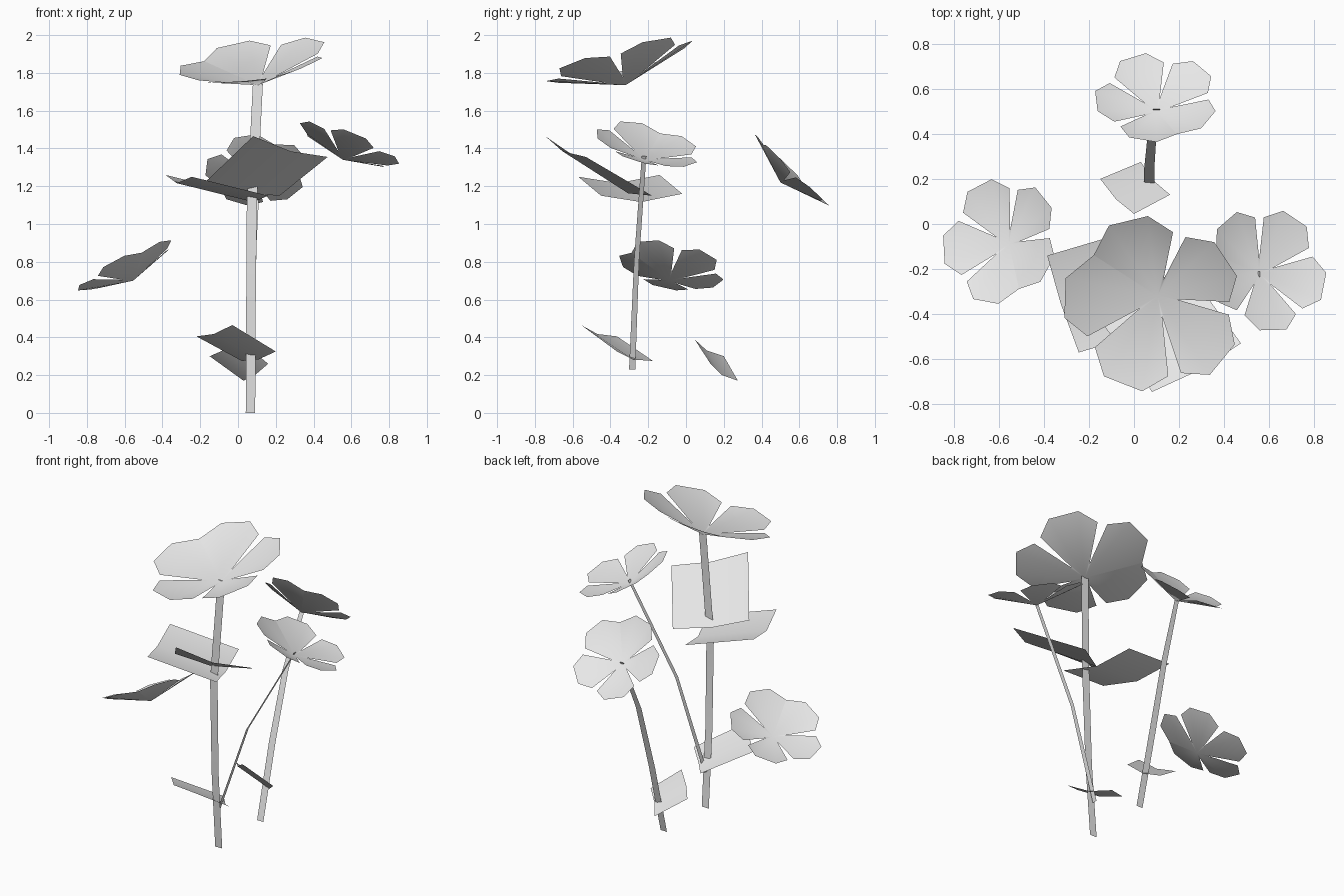
import bpy, math
from mathutils import Vector

if "Cube" in bpy.data.objects:
    bpy.data.objects.remove(bpy.data.objects["Cube"])

grey = bpy.data.materials.new("pale grey")
grey.diffuse_color = (0.8, 0.8, 0.8, 1)
grey.use_nodes = True
grey.node_tree.nodes["Principled BSDF"].inputs["Base Color"].default_value = grey.diffuse_color


def make(name, verts, faces):
    me = bpy.data.meshes.new(name)
    me.from_pydata([tuple(v) for v in verts], [], faces)
    me.materials.append(grey)
    for p in me.polygons:
        p.use_smooth = True
    ob = bpy.data.objects.new(name, me)
    bpy.context.collection.objects.link(ob)
    return ob


# Flower: shallow cone of five petals parted by slits; the pair after petal `joined` stays fused
def flower(name, centre, normal, radius, height, phase, joined):
    c, n = Vector(centre), Vector(normal).normalized()
    rot = Vector((0, 0, 1)).rotation_difference(n)
    verts, faces = [c], []

    def point(deg, r):
        a = math.radians(deg)
        verts.append(c + rot @ Vector((math.cos(a) * r * radius, math.sin(a) * r * radius, r * height)))
        return len(verts) - 1

    for k in range(5):
        mid = phase - 72 * k
        left = 36 if k == (joined + 1) % 5 else 31
        right = 36 if k == joined else 31
        rim = [point(mid + d, r) for d, r in
               ((-36, 0.22), (-right, 0.84), (-13, 1), (13, 1), (left, 0.84), (36, 0.22))]
        faces += [(0, rim[i], rim[i + 1]) for i in range(5)]
    return make(name, verts, faces)


# Stem: flat ribbon following a few points, widened along one axis
def stem(name, path, axis, widths):
    verts = []
    for p, w in zip(path, widths):
        verts += [Vector(p) - Vector(axis) * w / 2, Vector(p) + Vector(axis) * w / 2]
    return make(name, verts, [(2 * i, 2 * i + 1, 2 * i + 3, 2 * i + 2) for i in range(len(path) - 1)])


# Leaf: four-cornered sheet with a sagging midrib (tip corners a, b; base corners c, d)
def leaf(name, a, b, c, d, sag):
    a, b, c, d = map(Vector, (a, b, c, d))
    n = (b - a).cross(d - a).normalized()
    if n.z < 0:
        n = -n
    tip, base = (a + b) / 2 - n * sag, (c + d) / 2 - n * sag
    return make(name, [a, tip, b, c, base, d], [(0, 1, 4, 5), (1, 2, 3, 4)])


# Flowers
flower("tall_flower", (0.105, -0.32, 1.735), (-0.16, -0.27, 1), 0.405, 0.14, 105, 4)
flower("back_flower", (0.1, 0.5, 1.22), (0, 0.69, 0.72), 0.275, 0.09, 113, 2)
flower("left_flower", (-0.555, -0.09, 0.70), (-0.5, 0.2, 1), 0.285, 0.09, 114, 2)
flower("right_flower", (0.555, -0.22, 1.34), (0.4, 0.25, 1), 0.285, 0.09, 130, 4)

# Stems
X, Y = (1, 0, 0), (0, 1, 0)
stem("tall_stem", [(0.066, -0.29, 0), (0.068, -0.33, 0.5), (0.073, -0.35, 1.1), (0.105, -0.32, 1.74)],
     X, (0.05, 0.05, 0.053, 0.053))
stem("back_stem", [(0.067, 0.13, 0.01), (0.068, 0.25, 0.47), (0.078, 0.37, 0.89), (0.1, 0.51, 1.23)],
     X, (0.045, 0.045, 0.04, 0.03))
stem("branch_stem", [(0.06, -0.285, 0.23), (0.25, -0.262, 0.8), (0.56, -0.222, 1.36)],
     Y, (0.033, 0.027, 0.024))

# Leaves
leaf("upper_front_leaf", (0.08, -0.745, 1.465), (0.475, -0.53, 1.355),
     (0.22, -0.18, 1.15), (-0.17, -0.40, 1.225), 0.03)
leaf("upper_left_leaf", (-0.245, -0.57, 1.25), (-0.385, -0.14, 1.26),
     (0.02, -0.02, 1.16), (0.16, -0.45, 1.15), 0.04)
leaf("lower_front_leaf", (-0.03, -0.555, 0.465), (-0.22, -0.365, 0.405),
     (0.02, -0.175, 0.275), (0.20, -0.365, 0.325), 0.02)
leaf("lower_back_leaf", (0.0, 0.045, 0.39), (-0.15, 0.2, 0.30),
     (0.03, 0.275, 0.17), (0.16, 0.13, 0.26), 0.02)
